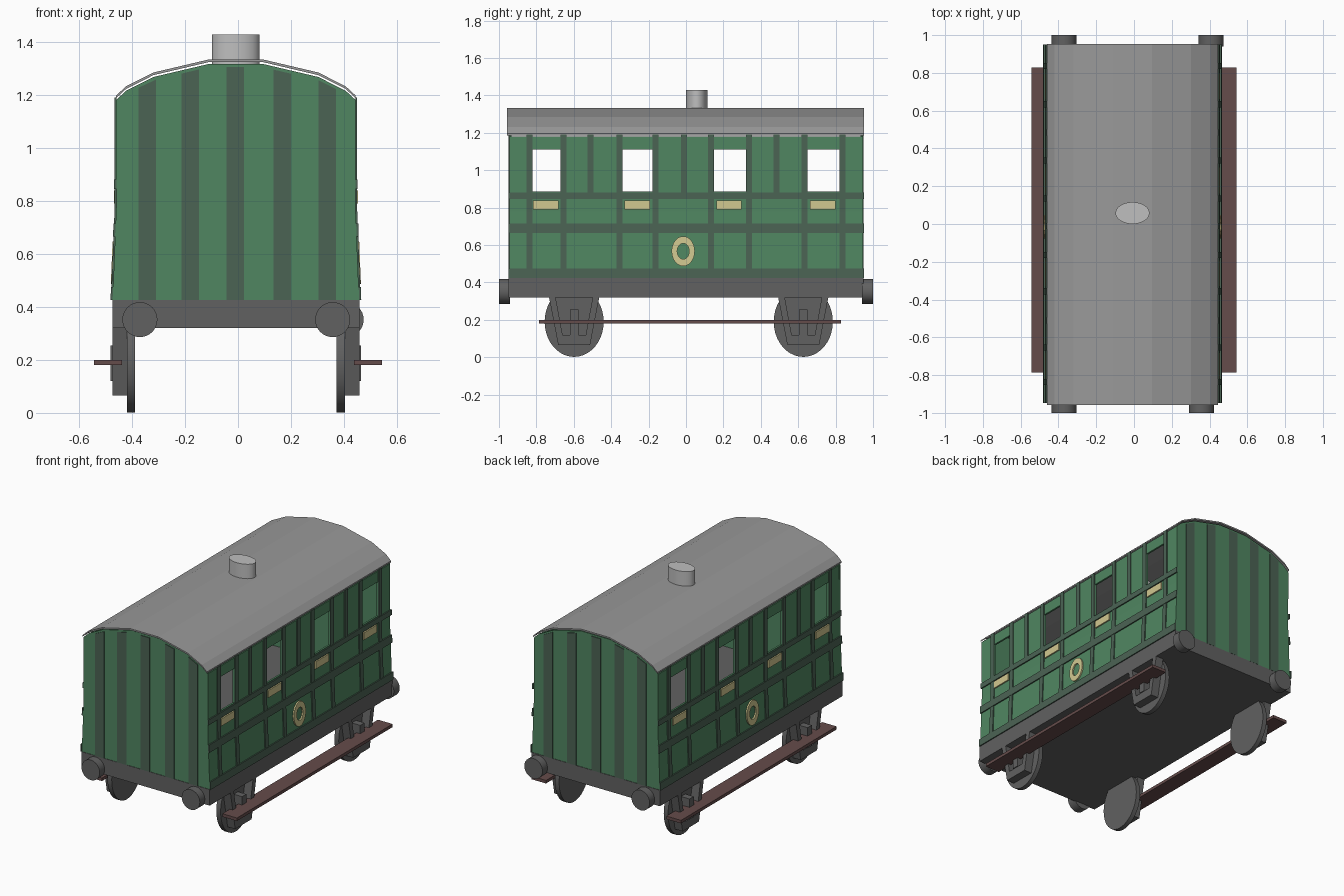
import bpy, bmesh, math

cube = bpy.data.objects.get("Cube")
if cube:
    bpy.data.objects.remove(cube)


def material(name, r, g, b):
    m = bpy.data.materials.new(name)
    m.use_nodes = True
    m.diffuse_color = (r, g, b, 1)
    m.node_tree.nodes["Principled BSDF"].inputs["Base Color"].default_value = (r, g, b, 1)
    return m


GREEN = material("carriage green", 0.08, 0.24, 0.12)
TRIM = material("dull green trim", 0.07, 0.125, 0.088)
ROOF = material("roof grey", 0.32, 0.32, 0.32)
FRAME = material("frame grey", 0.12, 0.12, 0.12)
BROWN = material("footboard brown", 0.13, 0.072, 0.07)
CREAM = material("cream", 0.64, 0.58, 0.28)
PALE = material("pale grey", 0.52, 0.52, 0.52)

CX = -0.008                      # centre line of the body
FLOOR, WAIST, EAVES = 0.425, 0.78, 1.18
END = 0.945


def prism(bm, ring_a, ring_b):
    """Solid between two matching rings of points."""
    a = [bm.verts.new(p) for p in ring_a]
    b = [bm.verts.new(p) for p in ring_b]
    bm.faces.new(a)
    bm.faces.new(b[::-1])
    for i in range(len(a)):
        j = (i + 1) % len(a)
        bm.faces.new((a[i], b[i], b[j], a[j]))


def finish(bm, name, mat, smooth=False):
    bmesh.ops.recalc_face_normals(bm, faces=bm.faces)
    me = bpy.data.meshes.new(name)
    bm.to_mesh(me)
    bm.free()
    me.materials.append(mat)
    ob = bpy.data.objects.new(name, me)
    bpy.context.collection.objects.link(ob)
    if smooth:
        bpy.ops.object.select_all(action='DESELECT')
        ob.select_set(True)
        bpy.context.view_layer.objects.active = ob
        bpy.ops.object.shade_smooth_by_angle(angle=math.radians(35))
    return ob


def along_y(bm, profile, y0, y1):
    prism(bm, [(x, y0, z) for x, z in profile], [(x, y1, z) for x, z in profile])


def along_x(bm, profile, x0, x1):
    prism(bm, [(x0, y, z) for y, z in profile], [(x1, y, z) for y, z in profile])


def rect(a0, a1, b0, b1):
    return [(a0, b0), (a1, b0), (a1, b1), (a0, b1)]


def ellipse(ca, cb, ra, rb, n=32):
    return [(ca + ra * math.cos(math.tau * i / n), cb + rb * math.sin(math.tau * i / n))
            for i in range(n)]


def half_width(z):
    return 0.451 + 0.014 * max(0, WAIST - z) / (WAIST - FLOOR)


def side_panel(bm, s, y0, y1, z0, z1, inner, outer):
    """Panel that follows the leaning side wall on side s."""
    zs = [z0] + ([WAIST] if z0 < WAIST < z1 else []) + [z1]
    profile = [(CX + s * (half_width(z) + outer), z) for z in zs]
    profile += [(CX + s * (half_width(z) + inner), z) for z in zs[::-1]]
    along_y(bm, profile, y0, y1)


# Arched profile shared by the end walls and the roof
HALF_ARCH = [(0.452, EAVES), (0.414, 1.215), (0.311, 1.267), (0.103, 1.316)]


def arch(lift):
    right = [(x, z + lift) for x, z in HALF_ARCH]
    return [(CX + x, z) for x, z in right] + [(CX - x, z) for x, z in right[::-1]]


def arch_height(x):
    x = abs(x - CX)
    if x <= HALF_ARCH[-1][0]:
        return HALF_ARCH[-1][1]
    for (xa, za), (xb, zb) in zip(HALF_ARCH, HALF_ARCH[1:]):
        if xb <= x <= xa:
            return za + (zb - za) * (xa - x) / (xa - xb)
    return EAVES


# Side walls with open windows, their trim, name plates and crest rings
WINDOWS = [(-0.82, -0.67), (-0.34, -0.18), (0.15, 0.32), (0.65, 0.82)]
SILL, HEAD = 0.885, 1.11
for s, side in ((1, "left"), (-1, "right")):
    bm = bmesh.new()
    side_panel(bm, s, -END, END, FLOOR, SILL, -0.012, 0)
    side_panel(bm, s, -END, END, HEAD, EAVES, -0.012, 0)
    edges = [-END] + [y for w in WINDOWS for y in w] + [END]
    for y0, y1 in zip(edges[::2], edges[1::2]):
        side_panel(bm, s, y0, y1, SILL, HEAD, -0.012, 0)
    finish(bm, side + "_wall", GREEN)

    bm = bmesh.new()
    for w0, w1 in WINDOWS:
        for y in (w0 - 0.016, w1 + 0.016):
            side_panel(bm, s, y - 0.016, y + 0.016, FLOOR, 1.19, 0, 0.006)
    for y in (-0.51, -0.01, 0.485):
        side_panel(bm, s, y - 0.016, y + 0.016, SILL - 0.02, 1.19, 0, 0.006)
    for z0, z1 in ((0.425, 0.475), (0.665, 0.715), (0.845, 0.88)):
        side_panel(bm, s, -0.948, 0.951, z0, z1, 0, 0.008)
    finish(bm, side + "_trim", TRIM)

    bm = bmesh.new()
    for y in (-0.75, -0.26, 0.23, 0.73):
        side_panel(bm, s, y - 0.068, y + 0.068, 0.79, 0.838, 0, 0.009)
    finish(bm, side + "_name_plates", CREAM)

    bm = bmesh.new()
    outer = ellipse(-0.015, 0.567, 0.062, 0.08)
    inner = ellipse(-0.015, 0.567, 0.032, 0.042)
    for i in range(len(outer)):
        j = (i + 1) % len(outer)
        quad = (outer[i], outer[j], inner[j], inner[i])
        prism(bm, *[[(CX + s * (half_width(z) + t), y, z) for y, z in quad]
                    for t in (0, 0.009)])
    finish(bm, side + "_crest_ring", CREAM)

# End walls with upright strips
for s, end in ((-1, "front"), (1, "back")):
    bm = bmesh.new()
    low = half_width(FLOOR)
    profile = [(CX + low, FLOOR), (CX + half_width(WAIST), WAIST)] + arch(0)
    profile += [(CX - half_width(WAIST), WAIST), (CX - low, FLOOR)]
    along_y(bm, profile, s * END, s * (END - 0.012))
    finish(bm, end + "_wall", GREEN)

    bm = bmesh.new()
    for x in (-0.342, -0.18, -0.01, 0.167, 0.337):
        x0, x1 = x - 0.033, x + 0.033
        strip = [(x0, FLOOR), (x1, FLOOR), (x1, arch_height(x1) - 0.012),
                 (x0, arch_height(x0) - 0.012)]
        along_y(bm, strip, s * END, s * (END + 0.004))
    finish(bm, end + "_strips", TRIM)

# Roof sheet and lamp housing
bm = bmesh.new()
along_y(bm, arch(0.013) + arch(0.003)[::-1], -0.957, 0.953)
roof = finish(bm, "roof", ROOF)
roof.location.z = 0.004

bm = bmesh.new()
lamp = ellipse(CX, 0.058, 0.09, 0.058)
prism(bm, [(x, y, 1.3) for x, y in lamp], [(x, y, 1.428) for x, y in lamp])
finish(bm, "roof_lamp", PALE, True)

# Underframe and buffers
bm = bmesh.new()
along_y(bm, rect(CX - 0.466, CX + 0.466, 0.32, 0.425), -END - 0.003, END + 0.003)
finish(bm, "underframe", FRAME)

bm = bmesh.new()
for x, s in ((-0.37, -1), (0.357, -1), (-0.37, 1), (0.408, 1)):
    along_y(bm, ellipse(x, 0.352, 0.066, 0.066), s * 0.94, s)
finish(bm, "buffers", FRAME, True)

# Running gear on each side
for s, side in ((1, "left"), (-1, "right")):
    wheels, guards = bmesh.new(), bmesh.new()
    for y in (-0.598, 0.627):
        along_x(wheels, ellipse(y, 0.19, 0.158, 0.188, 40), CX + s * 0.38, CX + s * 0.411)
        # Axle guard: two slanting legs, a bottom bar and an axle box
        for d in (-1, 1):
            leg = [(y + d * 0.135, 0.325), (y + d * 0.10, 0.325),
                   (y + d * 0.062, 0.12), (y + d * 0.085, 0.065)]
            along_x(guards, leg, CX + s * 0.411, CX + s * 0.466)
        along_x(guards, rect(y - 0.084, y + 0.084, 0.065, 0.12),
                CX + s * 0.411, CX + s * 0.466)
        along_x(guards, rect(y - 0.022, y + 0.022, 0.12, 0.255),
                CX + s * 0.411, CX + s * 0.472)
    finish(wheels, side + "_wheels", FRAME, True)
    finish(guards, side + "_axle_guards", FRAME)

    bm = bmesh.new()
    along_y(bm, rect(s * 0.437, s * 0.543, 0.18, 0.2), -0.787, 0.828)
    finish(bm, side + "_footboard", BROWN)
